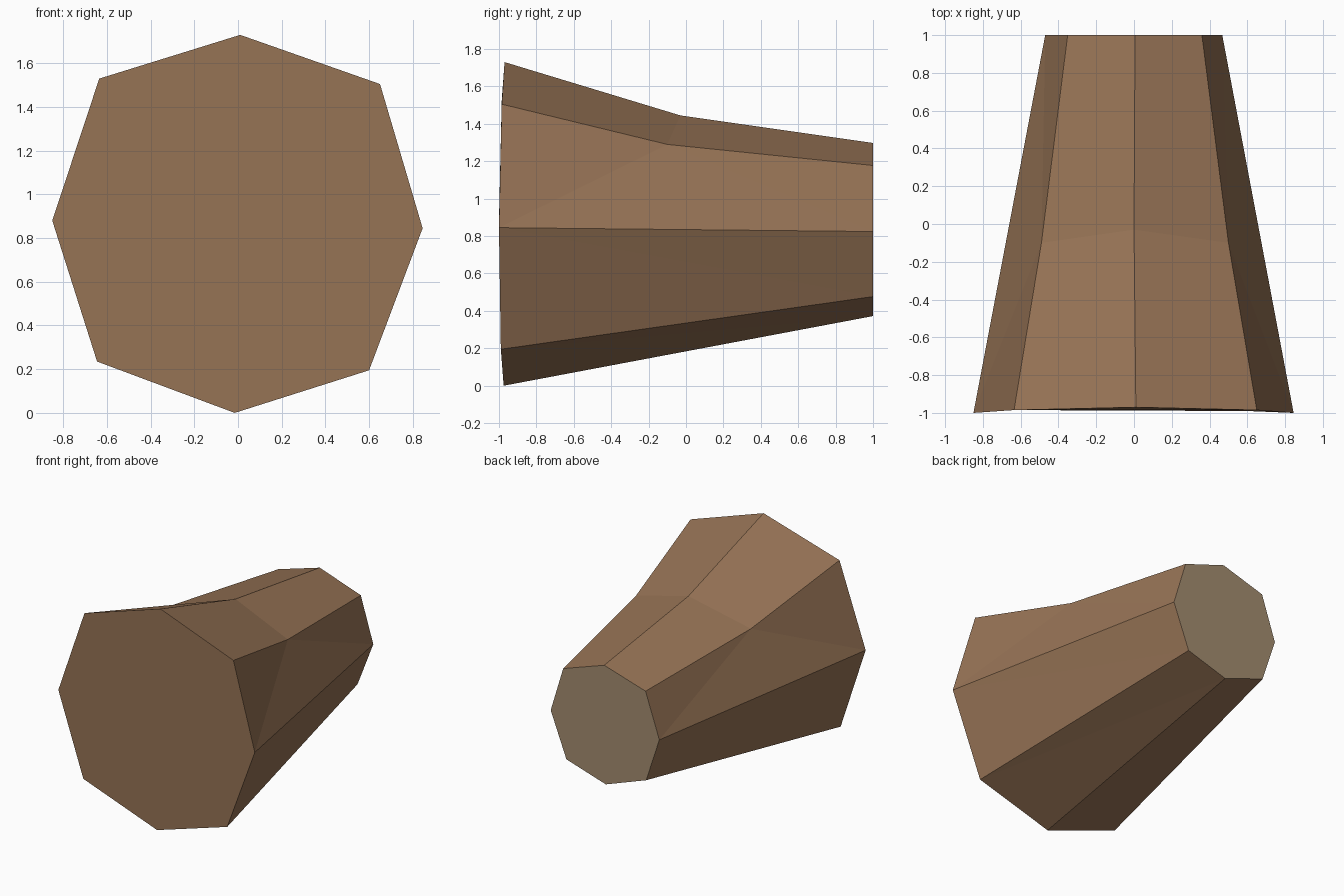
import bpy, bmesh

if "Cube" in bpy.data.objects:
    bpy.data.objects.remove(bpy.data.objects["Cube"])

# Materials
def material(name, color):
    m = bpy.data.materials.new(name)
    m.diffuse_color = (*color, 1)
    m.use_nodes = True
    m.node_tree.nodes["Principled BSDF"].inputs["Base Color"].default_value = m.diffuse_color
    return m

bark = material("bark brown", (0.305, 0.171, 0.091))
cut_wood = material("cut wood tan", (0.367, 0.266, 0.162))

# Wide front outline, clockwise from the top: x, y, z
outline = [(0.01, -0.97, 1.73), (0.65, -0.985, 1.505), (0.845, -1.0, 0.845),
           (0.60, -0.99, 0.195), (-0.015, -0.975, 0.0), (-0.645, -0.985, 0.235),
           (-0.85, -1.0, 0.88), (-0.635, -0.985, 1.53)]

# Bend points where the three upper ridges flare outward
flare = {0: (0.0, -0.03, 1.445), 1: (0.50, -0.10, 1.29), 7: (-0.49, -0.10, 1.295)}

bm = bmesh.new()
front = [bm.verts.new(p) for p in outline]
back = [bm.verts.new((x * 0.553, 1.0, 0.836 + (z - 0.867) * 0.535))
        for x, _, z in outline]
mid = {i: bm.verts.new(p) for i, p in flare.items()}

# Tapering sides: flared on top, straight underneath
for i in range(8):
    j = (i + 1) % 8
    if i in mid and j in mid:
        bm.faces.new((front[i], front[j], mid[j], mid[i]))
        bm.faces.new((mid[i], mid[j], back[j], back[i]))
    elif i in mid or j in mid:
        m = mid.get(i) or mid[j]
        bm.faces.new((front[i], front[j], m))
        bm.faces.new((back[j], back[i], m))
        k = j if i in mid else i
        bm.faces.new((front[k], back[k], m))
    else:
        bm.faces.new((front[i], front[j], back[j]))
        bm.faces.new((front[i], back[j], back[i]))

# End caps, with the narrow cut end in paler wood
bm.faces.new(front)
bm.faces.new(back).material_index = 1
bmesh.ops.recalc_face_normals(bm, faces=bm.faces[:])

mesh = bpy.data.meshes.new("log")
bm.to_mesh(mesh)
bm.free()
mesh.materials.append(bark)
mesh.materials.append(cut_wood)
log = bpy.data.objects.new("log", mesh)
bpy.context.collection.objects.link(log)
